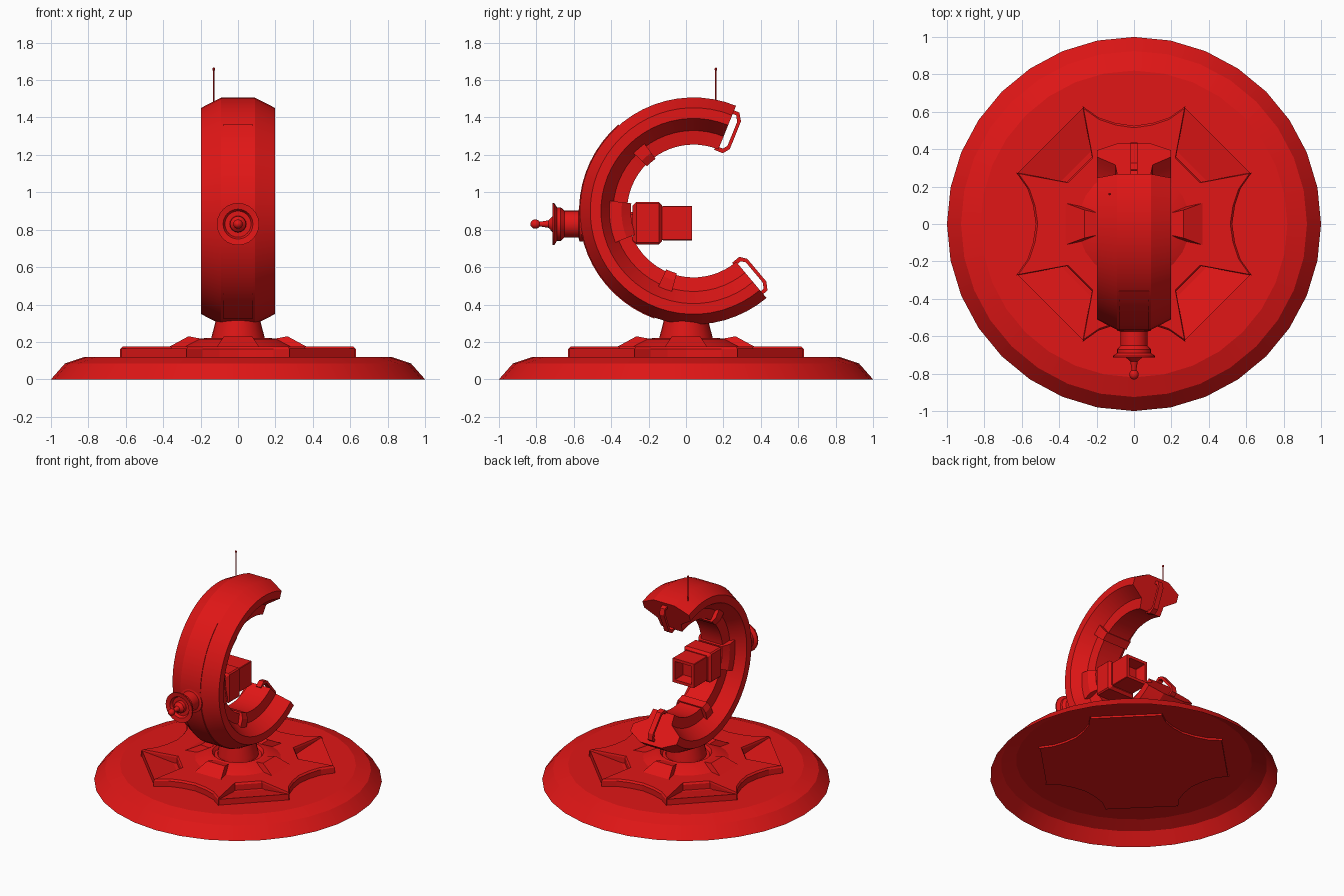
import bpy, bmesh
from math import sin, cos, pi, radians

if "Cube" in bpy.data.objects:
    bpy.data.objects.remove(bpy.data.objects["Cube"])

red = bpy.data.materials.new("red")
red.diffuse_color = (0.75, 0.008, 0.008, 1)
red.use_nodes = True
red.node_tree.nodes["Principled BSDF"].inputs["Base Color"].default_value = red.diffuse_color
CY, CZ = 0.04, 0.90          # centre of the open ring


def make(name, verts, faces, smooth=None, fix=True):
    me = bpy.data.meshes.new(name)
    me.from_pydata(verts, [], faces)
    bm = bmesh.new()
    bm.from_mesh(me)
    bmesh.ops.remove_doubles(bm, verts=bm.verts, dist=1e-5)
    if fix:
        bmesh.ops.recalc_face_normals(bm, faces=bm.faces)
    bm.to_mesh(me)
    bm.free()
    ob = bpy.data.objects.new(name, me)
    bpy.context.collection.objects.link(ob)
    me.materials.append(red)
    if smooth:
        bpy.ops.object.select_all(action='DESELECT')
        ob.select_set(True)
        bpy.context.view_layer.objects.active = ob
        bpy.ops.object.shade_smooth_by_angle(angle=radians(smooth))
    return ob


def skin(name, rings, caps=True, smooth=None):
    """Join equal closed loops of points, optionally capping both ends."""
    n = len(rings[0])
    verts = [p for r in rings for p in r]
    faces = [(i * n + j, i * n + (j + 1) % n, (i + 1) * n + (j + 1) % n, (i + 1) * n + j)
             for i in range(len(rings) - 1) for j in range(n)]
    if caps:
        faces += [tuple(range(n))[::-1], tuple(range(len(verts) - n, len(verts)))]
    return make(name, verts, faces, smooth)


def lathe(name, profile, n, axis='z', centre=(0, 0), caps=True, smooth=25):
    def pt(r, h, a):
        u, v = centre[0] + r * cos(a), centre[1] + r * sin(a)
        return (u, v, h) if axis == 'z' else (u, h, v)
    return skin(name, [[pt(r, h, 2 * pi * k / n) for k in range(n)] for r, h in profile],
                caps, smooth)


def polar(x, r, a, t=0.0):
    """Point on the ring: radius r, angle a, shifted t along the tangent."""
    return (x, CY + r * cos(a) - t * sin(a), CZ + r * sin(a) + t * cos(a))


def arc(name, half, a0, a1, n, smooth=25):
    """Sweep a mirrored (x, r) section around the ring centre."""
    sec = half + [(-x, r) for x, r in reversed(half)]
    return skin(name, [[polar(x, r, radians(a0 + (a1 - a0) * i / n)) for x, r in sec]
                       for i in range(n + 1)], True, smooth)


def square(h, y, z, c=0.25):
    """Square loop with clipped corners, facing along y."""
    k = h * (1 - c)
    pts = [(h, k), (k, h), (-k, h), (-h, k), (-h, -k), (-k, -h), (k, -h), (h, -k)]
    return [(a, y, z + b) for a, b in pts]


# base dish, open underneath
lathe("base_disk", [(1, 0), (0.925, 0.085), (0.82, 0.12), (0.002, 0.12)], 32, caps=False, smooth=15)

# star plate with four diagonal notches
quarter = [(0, 0.525), (0.10, 0.54), (0.19, 0.57), (0.275, 0.63), (0.225, 0.36),
           (0.36, 0.225), (0.63, 0.275), (0.57, 0.19), (0.54, 0.10)]
outline = []
for q in range(4):
    c, s = round(cos(q * pi / 2)), round(sin(q * pi / 2))
    outline += [(x * c + y * s, y * c - x * s) for x, y in quarter]
skin("star_plate", [[(x, y, 0.105) for x, y in outline],
                    [(x, y, 0.162) for x, y in outline],
                    [(x * 0.98, y * 0.98, 0.175) for x, y in outline]])

# sunken sloping panels filling the notches
for sx in (1, -1):
    for sy in (1, -1):
        top = [(0.27, 0.625, 0.165), (0.625, 0.27, 0.165), (0.35, 0.22, 0.112), (0.22, 0.35, 0.112)]
        skin("notch_panel", [[(x * sx, y * sy, 0.105) for x, y, z in top],
                             [(x * sx, y * sy, z) for x, y, z in top]])

# raised centre, four pads and the pedestal
lathe("centre_mound", [(0.31, 0.17), (0.215, 0.215), (0.18, 0.22), (0.165, 0.20)], 24)
for q in range(4):
    c, s = cos(q * pi / 2), sin(q * pi / 2)
    loops = [[(0.375, -0.115, 0.17), (0.375, 0.115, 0.17), (0.19, 0.075, 0.17), (0.19, -0.075, 0.17)],
             [(0.265, -0.075, 0.23), (0.265, 0.075, 0.23), (0.20, 0.06, 0.218), (0.20, -0.06, 0.218)]]
    skin("mound_pad", [[(x * c - y * s, x * s + y * c, z) for x, y, z in l] for l in loops])
lathe("pedestal", [(0.142, 0.17), (0.142, 0.225), (0.12, 0.31), (0.12, 0.34)], 24)

# open ring with chamfered back and narrow inner rail
arc("open_ring", [(0.09, 0.607), (0.197, 0.552), (0.197, 0.495), (0.10, 0.43), (0.09, 0.355)],
    68, 310, 40)
arc("back_panel", [(0.08, 0.612), (0.08, 0.59)], 131, 250, 20)

# clamps on the inner rail
for a in (131, 250):
    arc("rail_clamp", [(0.125, 0.445), (0.125, 0.385), (0.105, 0.345)], a - 5, a + 5, 2)
arc("mount_clamp", [(0.13, 0.45), (0.13, 0.385), (0.10, 0.335)], 173, 202, 5)

# looped handles on both ring ends
outer = [(0.58, -0.02), (0.58, 0.03), (0.54, 0.056), (0.38, 0.056), (0.345, 0.03), (0.345, -0.02)]
inner = [(0.56, -0.02), (0.56, 0.02), (0.53, 0.038), (0.39, 0.038), (0.368, 0.02), (0.368, -0.02)]
for deg, s in ((68, -1), (310, 1)):
    a = radians(deg)
    skin("end_handle", [[polar(-0.02, *o[:1], a, s * o[1]), polar(0.02, o[0], a, s * o[1]),
                         polar(0.02, i[0], a, s * i[1]), polar(-0.02, i[0], a, s * i[1])]
                        for o, i in zip(outer, inner)])

# boxed emitter inside the ring, with a hollow square end
Z = 0.835
skin("emitter_neck", [square(0.09, -0.40, Z), square(0.085, -0.32, Z), square(0.06, -0.31, Z),
                      square(0.06, -0.27, Z)])
skin("emitter_body", [square(0.095, -0.285, Z, 0.08), square(0.113, -0.265, Z, 0.08),
                      square(0.113, -0.145, Z, 0.08), square(0.095, -0.128, Z, 0.08)])
skin("emitter_nose", [square(0.085, -0.14, Z, 0.04), square(0.092, -0.12, Z, 0.04),
                      square(0.092, 0.033, Z, 0.04), square(0.07, 0.033, Z, 0.04),
                      square(0.06, -0.05, Z, 0.04)])

# knob assembly on the back of the ring
lathe("knob_stem", [(0.092, -0.53), (0.092, -0.57), (0.072, -0.575), (0.072, -0.65), (0.09, -0.67),
                    (0.09, -0.69), (0.113, -0.705), (0.113, -0.715), (0.08, -0.71), (0.07, -0.69)],
      24, 'y', (0, 0.83))
lathe("knob_spike", [(0.045, -0.685), (0.042, -0.715), (0.02, -0.735), (0.012, -0.785)],
      16, 'y', (0, 0.83))
lathe("knob_ball", [(max(0.001, 0.025 * sin(pi * i / 8)), -0.805 + 0.027 * cos(pi * i / 8))
                    for i in range(9)], 16, 'y', (0, 0.83), smooth=40)

# antenna
lathe("antenna", [(0.004, 1.46), (0.004, 1.65), (0.007, 1.654), (0.007, 1.662), (0.003, 1.666)],
      8, 'z', (-0.13, 0.16))
